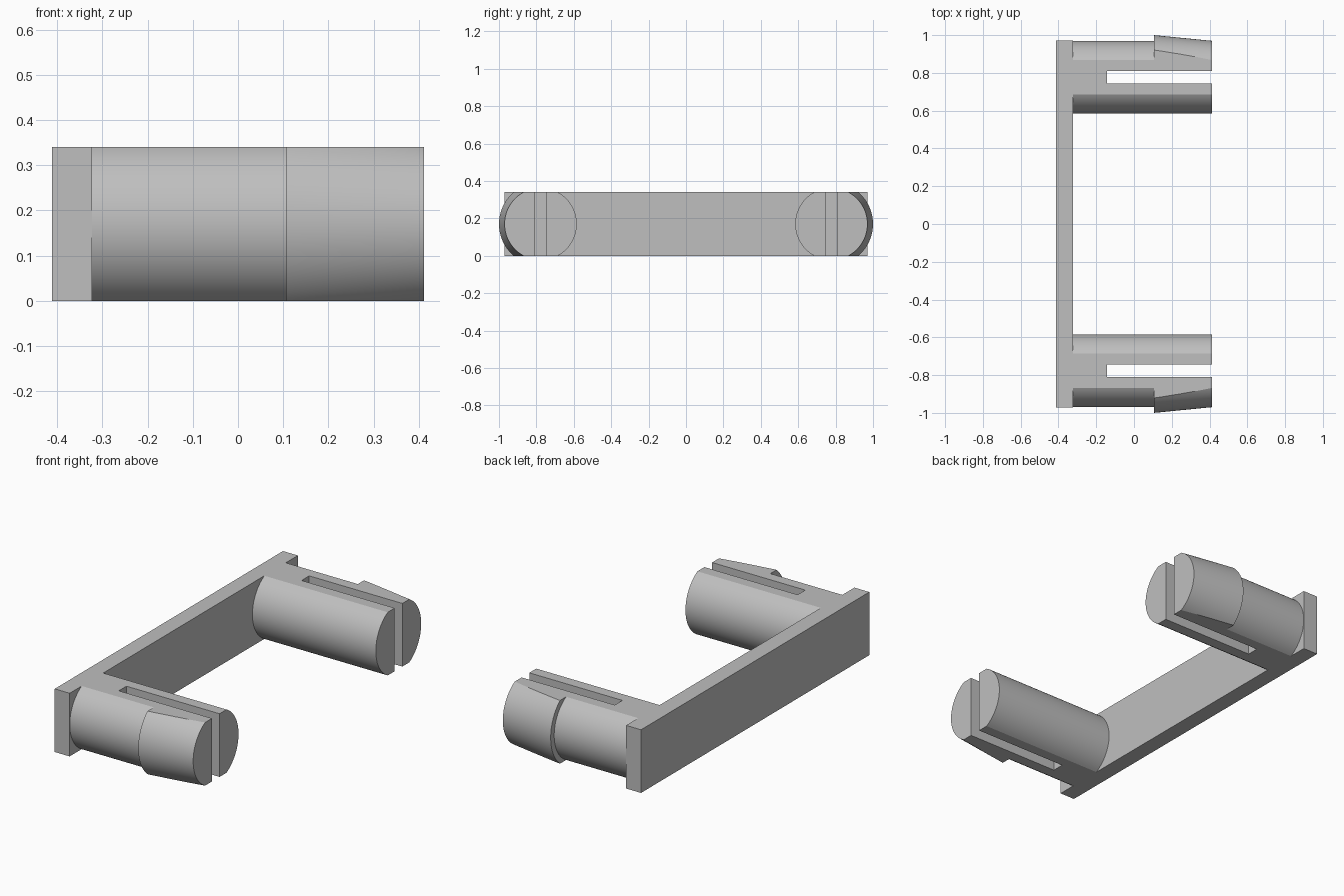
import bpy, bmesh, math

cube = bpy.data.objects.get("Cube")
if cube:
    bpy.data.objects.remove(cube, do_unlink=True)

HEIGHT = 0.34
HALF_X = 0.412
PLATE_FACE = -0.323      # inner face of the back plate
PEG_Y, PEG_R = 0.777, 0.193
BARB_X, BARB_STEP = 0.106, 0.03
SEGMENTS = 96

grey = bpy.data.materials.new("plain grey")
grey.use_nodes = True
colour = (0.52, 0.52, 0.52, 1)
grey.diffuse_color = colour
grey.node_tree.nodes["Principled BSDF"].inputs["Base Color"].default_value = colour


def make_object(name, bm):
    bmesh.ops.recalc_face_normals(bm, faces=bm.faces)
    mesh = bpy.data.meshes.new(name)
    bm.to_mesh(mesh)
    bm.free()
    mesh.materials.append(grey)
    obj = bpy.data.objects.new(name, mesh)
    bpy.context.collection.objects.link(obj)
    return obj


def box(name, low, high):
    bm = bmesh.new()
    bmesh.ops.create_cube(bm, size=1)
    for v in bm.verts:
        v.co = [a + (b - a) * (c + 0.5) for a, b, c in zip(low, high, v.co)]
    return make_object(name, bm)


def apply_modifier(obj, kind, **settings):
    mod = obj.modifiers.new(kind, kind)
    for key, value in settings.items():
        setattr(mod, key, value)
    bpy.context.view_layer.objects.active = obj
    bpy.ops.object.modifier_apply(modifier=mod.name)


def combine(obj, other, operation):
    apply_modifier(obj, "BOOLEAN", operation=operation, solver="EXACT", object=other)
    bpy.data.objects.remove(other, do_unlink=True)


# Peg: round bar whose outer half steps out into a tapered barb
bm = bmesh.new()
rings = []
for x, bulge in ((-0.37, 0), (BARB_X, 0), (BARB_X, BARB_STEP), (HALF_X, 0)):
    ring = []
    for i in range(SEGMENTS):
        a = math.tau * (i + 0.5) / SEGMENTS
        r = PEG_R + (bulge if math.cos(a) > 0 else 0)
        ring.append(bm.verts.new((x, PEG_Y + r * math.cos(a), HEIGHT / 2 + r * math.sin(a))))
    rings.append(ring)
for first, second in zip(rings, rings[1:]):
    for i in range(SEGMENTS):
        j = (i + 1) % SEGMENTS
        bm.faces.new((first[i], first[j], second[j], second[i]))
bm.faces.new(rings[0])
bm.faces.new(rings[-1])
bmesh.ops.remove_doubles(bm, verts=bm.verts, dist=0.0001)
pegs = make_object("snap_pegs", bm)

# Slot that splits the peg into two prongs, then the matching peg
combine(pegs, box("slot_cutter", (-0.143, 0.745, -1), (1, 0.81, 1)), "DIFFERENCE")
apply_modifier(pegs, "MIRROR", use_axis=(False, True, False))

# Back plate joined to the pegs, trimmed flat above and below
bracket = box("clip_bracket", (-HALF_X, -0.971, -0.1), (PLATE_FACE, 0.971, HEIGHT + 0.1))
combine(bracket, pegs, "UNION")
combine(bracket, box("height_trim", (-1, -2, 0), (1, 2, HEIGHT)), "INTERSECT")

bpy.ops.object.select_all(action="DESELECT")
bracket.select_set(True)
bpy.context.view_layer.objects.active = bracket
bpy.ops.object.shade_smooth_by_angle(angle=math.radians(20))
